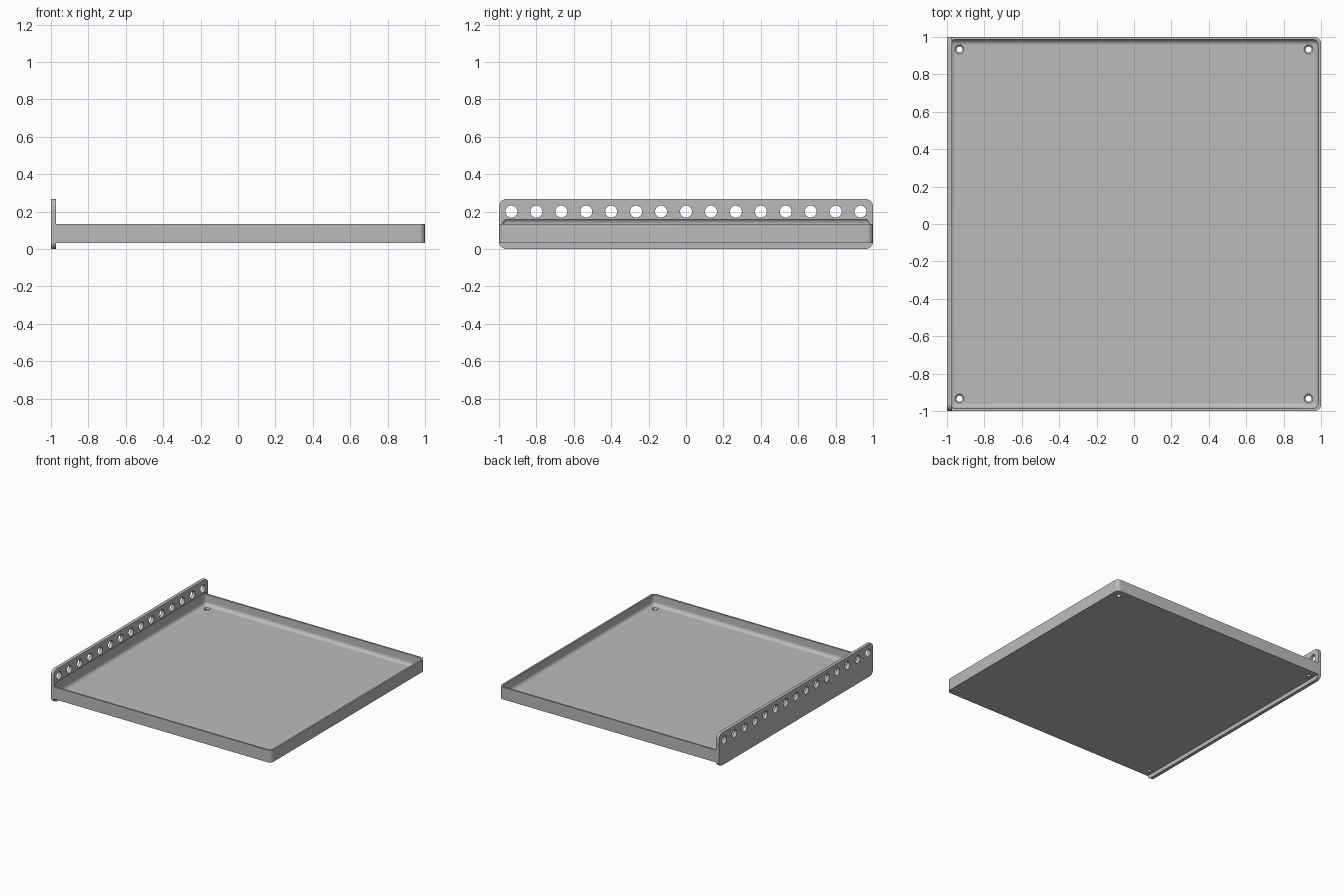
import bpy, bmesh, math
from mathutils import Matrix, Vector

if "Cube" in bpy.data.objects:
    bpy.data.objects.remove(bpy.data.objects["Cube"], do_unlink=True)

GREY = 0.5
grey = bpy.data.materials.new("plain grey")
grey.use_nodes = True
grey.diffuse_color = (GREY, GREY, GREY, 1)
grey.node_tree.nodes["Principled BSDF"].inputs["Base Color"].default_value = (GREY, GREY, GREY, 1)


def finish(name, bm):
    mesh = bpy.data.meshes.new(name)
    bmesh.ops.recalc_face_normals(bm, faces=bm.faces)
    bm.to_mesh(mesh)
    bm.free()
    mesh.materials.append(grey)
    obj = bpy.data.objects.new(name, mesh)
    bpy.context.collection.objects.link(obj)
    return obj


def box(name, low, high, radius, choose):
    """Box between two corners; edges picked by choose(direction, middle) are rounded."""
    low, high = Vector(low), Vector(high)
    bm = bmesh.new()
    bmesh.ops.create_cube(bm, size=1)
    for v in bm.verts:
        v.co = [l if c < 0 else h for c, l, h in zip(v.co, low, high)]
    edges = []
    for e in bm.edges:
        a, b = (v.co for v in e.verts)
        if choose((b - a).normalized(), (a + b) / 2):
            edges.append(e)
    bmesh.ops.bevel(bm, geom=edges, offset=radius, segments=8, profile=0.5, affect='EDGES')
    return finish(name, bm)


def combine(target, other, operation):
    mod = target.modifiers.new(operation.lower(), 'BOOLEAN')
    mod.operation, mod.solver, mod.object = operation, 'EXACT', other
    bpy.context.view_layer.objects.active = target
    bpy.ops.object.modifier_apply(modifier=mod.name)
    bpy.data.objects.remove(other, do_unlink=True)


# Tray block, rounded at the two corners away from the panel
tray = box("tray_with_panel", (-1, -1, 0.033), (1, 1, 0.133), 0.034,
           lambda d, m: abs(d.z) > 0.9 and m.x > 0)

# Upright mounting panel with rounded corners
panel = box("panel", (-1, -1, 0), (-0.973, 1, 0.267), 0.04,
            lambda d, m: abs(d.x) > 0.9)
combine(tray, panel, 'UNION')

# Filleted cavity, which also bites slightly into the panel
cavity = box("cavity", (-0.986, -0.986, 0.047), (0.986, 0.986, 0.164), 0.03,
             lambda d, m: True)
combine(tray, cavity, 'DIFFERENCE')

# Row of holes along the panel
bm = bmesh.new()
for i in range(15):
    place = Matrix.Translation((-1, (i - 7) * 2 / 15, 0.2)) @ Matrix.Rotation(math.pi / 2, 4, 'Y')
    bmesh.ops.create_cone(bm, cap_ends=True, segments=32, radius1=0.032, radius2=0.032,
                          depth=0.2, matrix=place)
combine(tray, finish("panel_holes", bm), 'DIFFERENCE')

# Countersunk screw holes in the floor corners
for flare in (False, True):
    bm = bmesh.new()
    for x in (-14 / 15, 14 / 15):
        for y in (-14 / 15, 14 / 15):
            if flare:
                bmesh.ops.create_cone(bm, cap_ends=True, segments=32, radius1=0.012, radius2=0.04,
                                      depth=0.028, matrix=Matrix.Translation((x, y, 0.0485)))
            else:
                bmesh.ops.create_cone(bm, cap_ends=True, segments=32, radius1=0.016, radius2=0.016,
                                      depth=0.06, matrix=Matrix.Translation((x, y, 0.04)))
    combine(tray, finish("screw_holes", bm), 'DIFFERENCE')

# Smooth fillets, sharp edges
bpy.ops.object.select_all(action='DESELECT')
tray.select_set(True)
bpy.context.view_layer.objects.active = tray
bpy.ops.object.shade_smooth_by_angle(angle=math.radians(30))
